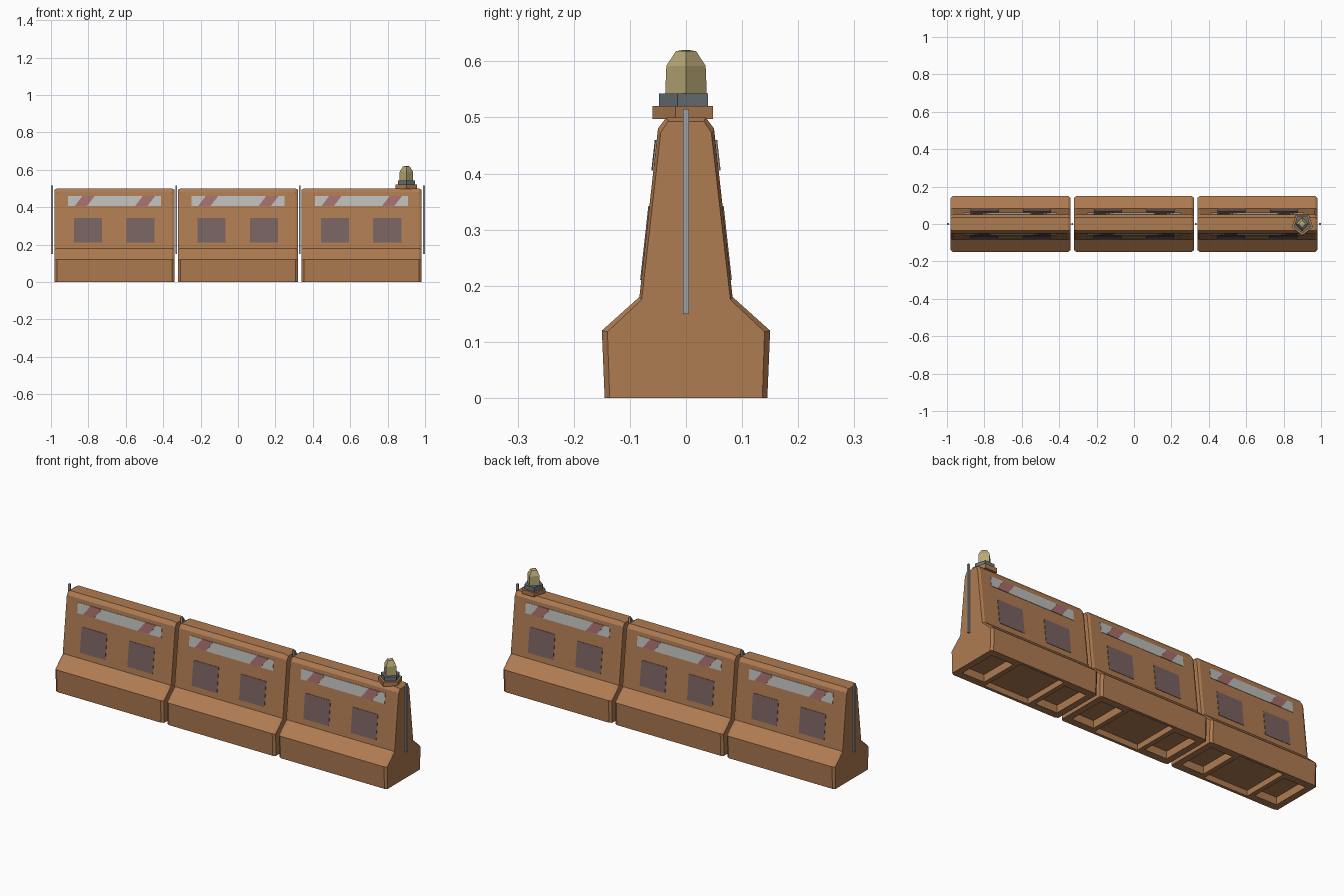
import bpy
import bmesh
import math

if "Cube" in bpy.data.objects:
    bpy.data.objects.remove(bpy.data.objects["Cube"])


def material(name, rgb):
    m = bpy.data.materials.new(name)
    m.use_nodes = True
    m.diffuse_color = (*rgb, 1)
    m.node_tree.nodes["Principled BSDF"].inputs["Base Color"].default_value = (*rgb, 1)
    return m


ORANGE = material("faded_orange", (0.43, 0.20, 0.083))
WHITE = material("reflector_white", (0.51, 0.51, 0.50))
RED = material("reflector_red", (0.38, 0.16, 0.15))
PANEL = material("panel_grey", (0.19, 0.125, 0.12))
STEEL = material("post_steel", (0.34, 0.36, 0.39))
LAMP_GREY = material("lamp_grey", (0.14, 0.165, 0.18))
AMBER = material("lamp_amber", (0.48, 0.39, 0.18))


def loft(name, rings, mat):
    """Skin equal-length rings of points and cap both ends."""
    bm = bmesh.new()
    loops = [[bm.verts.new(p) for p in ring] for ring in rings]
    n = len(loops[0])
    for a, b in zip(loops, loops[1:]):
        for i in range(n):
            j = (i + 1) % n
            bm.faces.new((a[i], a[j], b[j], b[i]))
    bm.faces.new(loops[0])
    bm.faces.new(loops[-1])
    bmesh.ops.recalc_face_normals(bm, faces=bm.faces)
    mesh = bpy.data.meshes.new(name)
    bm.to_mesh(mesh)
    bm.free()
    mesh.materials.append(mat)
    ob = bpy.data.objects.new(name, mesh)
    bpy.context.collection.objects.link(ob)
    return ob


def box(name, x0, x1, y, z0, z1, mat):
    ring = [(-y, z0), (y, z0), (y, z1), (-y, z1)]
    return loft(name, [[(x, *p) for p in ring] for x in (x0, x1)], mat)


def section(x, half):
    """Closed barrier cross-section from one half outline."""
    return [(x, y, z) for y, z in half] + [(x, -y, z) for y, z in reversed(half)]


def wall_plate(name, cx, side, corners, lift, mat):
    """Thin plate lying on the sloped wall; side -1 is front, 1 is back."""
    rings = []
    for off in (-0.001, lift):
        rings.append([(cx - side * x, side * (0.083 - 0.11 * (z - 0.18) + off), z)
                      for x, z in corners])
    return loft(name, rings, mat)


def slanted(x, half, z0, z1, lean=0.0):
    return [(x - half - lean, z0), (x + half - lean, z0),
            (x + half + lean, z1), (x - half + lean, z1)]


def carve(ob, cutters):
    for c in cutters:
        mod = ob.modifiers.new("recess", "BOOLEAN")
        mod.operation = "DIFFERENCE"
        mod.solver = "EXACT"
        mod.object = c
        bpy.context.view_layer.objects.active = ob
        bpy.ops.object.modifier_apply(modifier=mod.name)
        bpy.data.objects.remove(c)


OUTER = [(0.145, 0), (0.15, 0.12), (0.083, 0.18), (0.05, 0.48), (0.035, 0.5)]
INNER = [(0.136, 0), (0.14, 0.118), (0.079, 0.175), (0.045, 0.473), (0.032, 0.493)]

for label, cx in (("right", -0.66), ("middle", 0.0), ("left", 0.66)):
    # Barrier body with chamfered ends
    body = loft(label + "_barrier", [
        section(cx - 0.32, INNER), section(cx - 0.307, OUTER),
        section(cx + 0.307, OUTER), section(cx + 0.32, INNER)], ORANGE)

    # Underside: wide centre recess and a pocket in each foot
    cutters = [box("centre_cutter", cx - 0.13, cx + 0.13, 0.13, -0.05, 0.03, ORANGE)]
    for s in (-1, 1):
        a, b = sorted((cx + s * 0.155, cx + s * 0.285))
        cutters.append(box("pocket_cutter", a, b, 0.105, -0.05, 0.04, ORANGE))
    for c in cutters:
        c.hide_render = True
    carve(body, cutters)

    # Reflective strip, slanted stripes and panels on both walls
    for face, side in (("front", -1), ("back", 1)):
        tag = label + "_" + face
        wall_plate(tag + "_reflector", cx, side, slanted(0, 0.248, 0.405, 0.46), 0.002, WHITE)
        for x in (-0.16, 0.163):
            wall_plate(tag + "_stripe", cx, side,
                       slanted(x, 0.033, 0.405, 0.46, 0.021), 0.0035, RED)
        for x in (-0.142, 0.138):
            wall_plate(tag + "_panel", cx, side, slanted(x, 0.075, 0.21, 0.342), 0.002, PANEL)

# Connecting posts in the gaps and at both ends
for x in (-0.995, -0.33, 0.33, 0.995):
    box("connecting_post", x - 0.005, x + 0.005, 0.005, 0.15, 0.515, STEEL)


def turned(name, sides, profile, mat):
    """Faceted upright form at the lamp position, one corner facing front."""
    rings = []
    for r, z in profile:
        angles = [2 * math.pi * i / sides - math.pi / 2 for i in range(sides)]
        rings.append([(0.9 + r * math.cos(a), r * math.sin(a), z) for a in angles])
    return loft(name, rings, mat)


# Warning lamp
turned("lamp_foot", 5, [(0.06, 0.497), (0.06, 0.52)], ORANGE)
turned("lamp_collar", 5, [(0.048, 0.52), (0.048, 0.543)], LAMP_GREY)
turned("lamp_lens", 4, [(0.037, 0.543), (0.035, 0.592), (0.018, 0.618), (0.006, 0.62)], AMBER)
